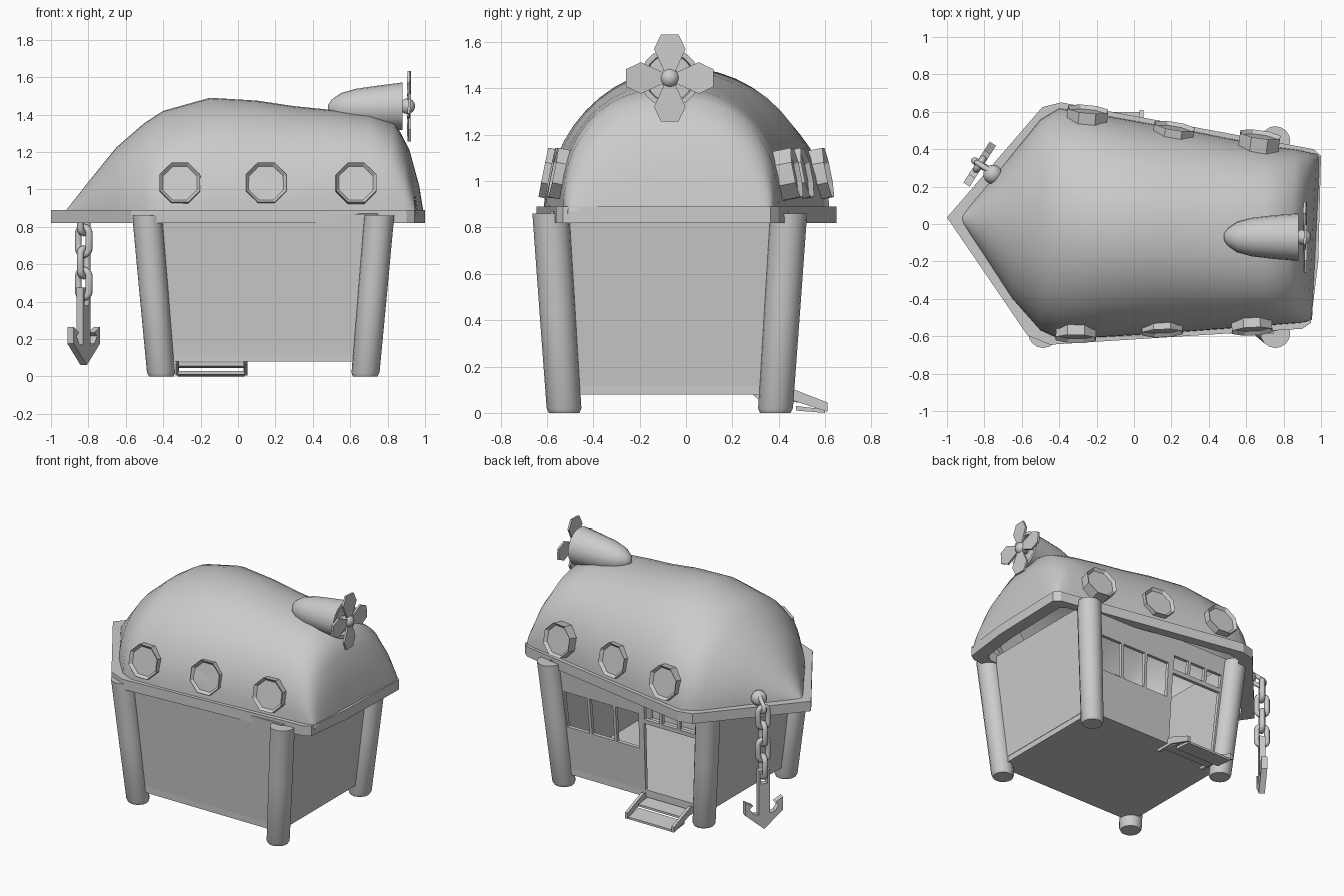
import bpy, bmesh, math
from mathutils import Vector, Matrix

if "Cube" in bpy.data.objects:
    bpy.data.objects.remove(bpy.data.objects["Cube"])

CX, CY = 0.135, -0.07          # centre of the house under the hull


def finish(bm, name, angle=None):
    bmesh.ops.recalc_face_normals(bm, faces=bm.faces)
    me = bpy.data.meshes.new(name)
    bm.to_mesh(me)
    bm.free()
    ob = bpy.data.objects.new(name, me)
    bpy.context.collection.objects.link(ob)
    if angle:
        bpy.ops.object.select_all(action='DESELECT')
        ob.select_set(True)
        bpy.context.view_layer.objects.active = ob
        bpy.ops.object.shade_smooth_by_angle(angle=math.radians(angle))
    return ob


def loft(name, rings, caps=True, closed=True, angle=None):
    bm = bmesh.new()
    vs = [[bm.verts.new(p) for p in r] for r in rings]
    n = len(rings[0])
    for a, b in zip(vs, vs[1:]):
        for i in range(n if closed else n - 1):
            j = (i + 1) % n
            bm.faces.new((a[i], a[j], b[j], b[i]))
    if caps:
        bm.faces.new(vs[0])
        bm.faces.new(vs[-1])
    bmesh.ops.remove_doubles(bm, verts=bm.verts, dist=0.0005)
    return finish(bm, name, angle)


def slab(name, pts, offset):
    off = Vector(offset)
    return loft(name, [[Vector(p) for p in pts], [Vector(p) + off for p in pts]])


def box(name, lo, hi):
    (a, b, c), (d, e, f) = lo, hi
    return slab(name, [(a, b, c), (d, b, c), (d, e, c), (a, e, c)], (0, 0, f - c))


# upturned hull: stations of x, y low, y high, top z, roundness
stations = [(-.93, .02, .04, .875, 2), (-.8, -.17, .19, 1.04, 2), (-.65, -.4, .375, 1.225, 2),
            (-.5, -.57, .56, 1.355, 2), (-.4, -.615, .62, 1.42, 2), (-.15, -.605, .58, 1.49, 2),
            (.1, -.59, .535, 1.475, 2.05), (.3, -.575, .5, 1.445, 2.1), (.5, -.56, .46, 1.425, 2.2),
            (.7, -.545, .42, 1.4, 2.3), (.84, -.535, .4, 1.355, 2.4), (.91, -.53, .385, 1.22, 2.6),
            (.955, -.52, .375, 1.04, 3), (.975, -.51, .365, .88, 3)]
rings = []
for x, lo, hi, top, e in stations:
    ring = []
    for i in range(25):
        t = math.pi * i / 24
        c, s = math.cos(t), max(0, math.sin(t))
        y = (lo + hi) / 2 + (hi - lo) / 2 * math.copysign(abs(c) ** (2 / e), c)
        shear = .05 * (y + .05) if x > .8 else 0
        ring.append((x + shear, y, .86 + (top - .86) * s ** (2 / e)))
    rings.append(ring)
loft("hull", rings, caps=False, closed=False, angle=50)

# rim board running around the hull
outline = [(-1, .035), (-.49, .625), (-.39, .65), (.96, .4), (1, .365), (.985, -.2),
           (.945, -.53), (.9, -.56), (-.45, -.645), (-.57, -.595)]
inner = [(x * .9 + .01, y * .88) for x, y in outline]
loft("rim", [[(x, y, z) for x, y in o] for o, z in
             ((outline, .82), (outline, .89), (inner, .89), (inner, .82), (outline, .82))], caps=False)

# four splayed corner posts
for sx in (-1, 1):
    for sy in (-1, 1):
        prof = [(-.0, .066), (.02, .075), (.45, .078), (.86, .08)]
        pr = []
        for z, r in prof:
            k = z / .82
            px, py = CX + sx * (.545 + .072 * k), CY + sy * (.455 + .055 * k)
            pr.append([(px + r * math.cos(a * math.pi / 8), py + r * math.sin(a * math.pi / 8), z)
                       for a in range(16)])
        loft("corner_post", pr, angle=40)


# house walls, leaning outward, with rectangular openings
def wall(name, axis, side, holes=()):
    us = sorted({-1.0, 1.0} | {h[k] for h in holes for k in (0, 1)})
    zs = sorted({.12, .87} | {h[k] for h in holes for k in (2, 3)})
    bm = bmesh.new()
    vs = {}

    def vert(u, z):
        if (u, z) not in vs:
            hx, hy = .54 + .07 * z / .82, .45 + .05 * z / .82
            if axis == 'y':
                p = (CX + u * hx, CY + side * hy, z)
            else:
                p = (CX + side * hx, CY + u * hy, z)
            vs[u, z] = bm.verts.new(p)
        return vs[u, z]
    for a, b in zip(us, us[1:]):
        for c, d in zip(zs, zs[1:]):
            u, z = (a + b) / 2, (c + d) / 2
            if not any(h[0] < u < h[1] and h[2] < z < h[3] for h in holes):
                bm.faces.new((vert(a, c), vert(b, c), vert(b, d), vert(a, d)))
    ob = finish(bm, name)
    m = ob.modifiers.new("thickness", 'SOLIDIFY')
    m.thickness, m.offset = .025, 0


def span(x0, x1, z0, z1):
    return ((x0 - CX) / .58, (x1 - CX) / .58, z0, z1)


openings = [span(x, x + .175, .42, .67) for x in (.07, .265, .46)]
openings += [span(x, x + .115, .64, .74) for x in (-.36, -.225, -.09)]
openings.append(span(-.36, .03, .12, .61))
wall("front_wall", 'y', -1)
wall("back_wall", 'y', 1, openings)
wall("bow_wall", 'x', -1)
wall("stern_wall", 'x', 1)
box("floor", (CX - .56, CY - .47, .08), (CX + .56, CY + .47, .13))

# door steps
for x in (-.335, .03):
    slab("step_side", [(x, .28, .085), (x, .43, .115), (x, .61, .045), (x, .61, .005), (x, .44, .06),
                       (x, .31, .06)], (.02, 0, 0))
for y0, y1, z in ((.36, .485, .075), (.475, .6, .03)):
    slab("step_tread", [(-.32, y0, z), (-.32, y1, z - .015), (-.32, y1, z - .03), (-.32, y0, z - .02)],
         (.355, 0, 0))

# octagonal portholes along both sides
for x, y, nx, ny in ((-.31, -.575, -.02, -1), (.15, -.545, .03, -1), (.63, -.535, .05, -1),
                     (-.25, .575, .1, 1), (.21, .485, .17, 1), (.67, .44, .14, 1)):
    n = Vector((nx, ny, .2)).normalized()
    bm = bmesh.new()
    bmesh.ops.create_cone(bm, cap_ends=True, segments=8, radius1=.117, radius2=.117, depth=.08)
    face = max(bm.faces, key=lambda f: f.calc_center_median().z)
    bmesh.ops.inset_region(bm, faces=[face], thickness=.018)
    bmesh.ops.translate(bm, verts=face.verts, vec=(0, 0, -.02))
    bm.transform(Matrix.Translation((x, y, 1.03)) @ n.to_track_quat('Z', 'Y').to_matrix().to_4x4()
                 @ Matrix.Rotation(math.pi / 8, 4, 'Z'))
    finish(bm, "porthole")

# engine pod: bullet shape with its nose toward the bow
loft("engine_pod", [[(x, -.07 + r * math.cos(a * math.pi / 10), z + r * math.sin(a * math.pi / 10))
                     for a in range(20)] for x, z, r in
                    ((.48, 1.435, .015), (.5, 1.435, .045), (.55, 1.435, .08), (.63, 1.435, .103),
                     (.75, 1.438, .117), (.88, 1.445, .127), (.88, 1.445, .105), (.86, 1.445, .1))], angle=40)

# propeller hub, shaft and four petal blades
bm = bmesh.new()
bmesh.ops.create_uvsphere(bm, u_segments=16, v_segments=8, radius=.042,
                          matrix=Matrix.Translation((.905, -.07, 1.445)))
bmesh.ops.create_cone(bm, cap_ends=True, segments=12, radius1=.025, radius2=.025, depth=.08,
                      matrix=Matrix.Translation((.87, -.07, 1.445)) @ Matrix.Rotation(math.pi / 2, 4, 'Y'))
finish(bm, "propeller_hub", 40)
for k in range(4):
    a = k * math.pi / 2
    pts = [(-.02, .02), (-.068, .125), (-.038, .188), (.038, .188), (.068, .125), (.02, .02)]
    slab("propeller_blade", [(.908 + u * .06, -.07 + u * math.cos(a) - r * math.sin(a),
                              1.445 + u * math.sin(a) + r * math.cos(a)) for u, r in pts], (.014, 0, 0))

# anchor, chain and mooring ball beside the bow
AX, AY = -.825, .32
D = Vector((.54, .84, 0)).normalized()
N = Vector((-D.y, D.x, 0))


def anchor_part(name, pts):
    slab(name, [Vector((AX, AY, z)) + D * u - N * .02 for u, z in pts], N * .04)


half = [(.045, .1), (.13, .175), (.13, .265), (.075, .235), (.1, .215), (.075, .175), (.038, .165), (.038, .38)]
anchor_part("anchor", [(0, .06)] + half + [(-u, z) for u, z in reversed(half)])
for s in (-1, 1):
    anchor_part("anchor_eye_side", [(s * .038, .38), (s * .022, .38), (s * .022, .46), (s * .038, .46)])
anchor_part("anchor_eye_top", [(-.038, .455), (.038, .455), (.038, .475), (-.038, .475)])


def link(matrix):
    bm = bmesh.new()
    rs = [[bm.verts.new(((.035 + .019 * math.cos(b)) * math.cos(a),
                         .019 * math.sin(b),
                         (.035 + .019 * math.cos(b)) * math.sin(a) + math.copysign(.038, math.sin(a))))
           for b in [j * math.pi / 4 for j in range(8)]]
          for a in [(i + .5) * math.pi / 7 for i in range(14)]]
    for i in range(14):
        p, q = rs[i], rs[(i + 1) % 14]
        for j in range(8):
            bm.faces.new((p[j], p[(j + 1) % 8], q[(j + 1) % 8], q[j]))
    bm.transform(matrix)
    finish(bm, "chain_link", 50)


base = math.atan2(D.y, D.x)
for k, z in enumerate((.84, .725, .61, .495)):
    link(Matrix.Translation((AX, AY, z)) @ Matrix.Rotation(base + (k % 2) * math.pi / 2, 4, 'Z'))
link(Matrix.Translation((-.795, .3, .915)) @ Matrix.Rotation(base + math.pi / 2, 4, 'Z')
     @ Matrix.Rotation(math.radians(-60), 4, 'Y') @ Matrix.Scale(.8, 4))
bm = bmesh.new()
bmesh.ops.create_uvsphere(bm, u_segments=14, v_segments=8, radius=.052,
                          matrix=Matrix.Translation((-.755, .265, .935)))
finish(bm, "mooring_ball", 40)
